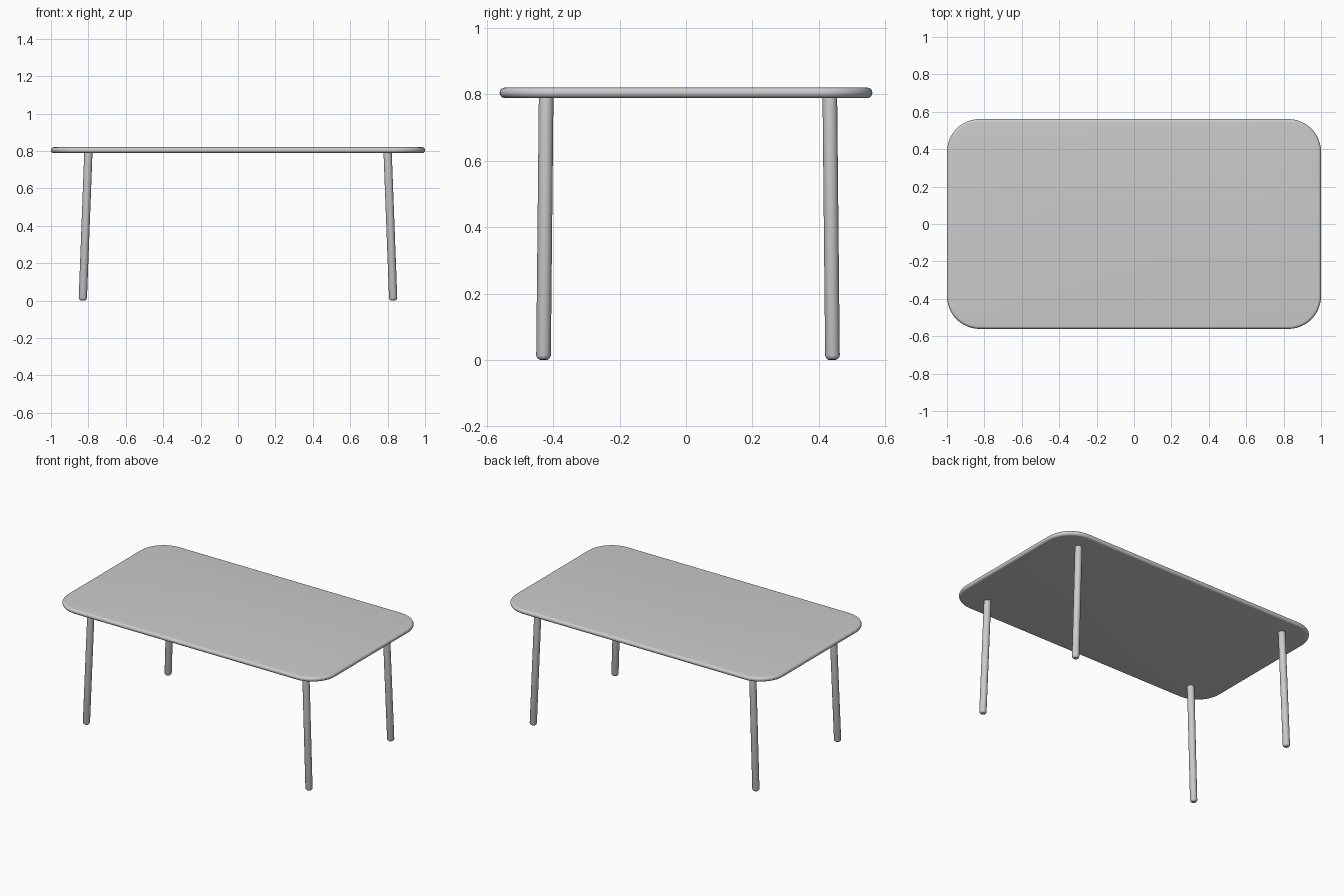
import bpy, bmesh
from math import pi, sin, cos
from mathutils import Vector

if "Cube" in bpy.data.objects:
    bpy.data.objects.remove(bpy.data.objects["Cube"])


def finish(name, bm):
    bmesh.ops.recalc_face_normals(bm, faces=bm.faces)
    mesh = bpy.data.meshes.new(name)
    bm.to_mesh(mesh)
    bm.free()
    ob = bpy.data.objects.new(name, mesh)
    bpy.context.collection.objects.link(ob)
    bpy.ops.object.select_all(action='DESELECT')
    bpy.context.view_layer.objects.active = ob
    ob.select_set(True)
    bpy.ops.object.shade_smooth_by_angle(angle=0.6)
    return ob


def loft(name, rings):
    # skin a stack of equal-length rings and cap both ends
    bm = bmesh.new()
    loops = [[bm.verts.new(p) for p in ring] for ring in rings]
    n = len(loops[0])
    for a, b in zip(loops, loops[1:]):
        for i in range(n):
            j = (i + 1) % n
            bm.faces.new((a[i], a[j], b[j], b[i]))
    bm.faces.new(loops[0])
    bm.faces.new(loops[-1])
    return finish(name, bm)


def rounded_rect(hx, hy, r, z, steps=12):
    pts = []
    for k, (sx, sy) in enumerate([(1, 1), (-1, 1), (-1, -1), (1, -1)]):
        for i in range(steps + 1):
            a = (k + i / steps) * pi / 2
            pts.append((sx * (hx - r) + r * cos(a), sy * (hy - r) + r * sin(a), z))
    return pts


# Tabletop: rounded slab with a full bullnose edge
TOP, BOTTOM = 0.82, 0.789
edge = (TOP - BOTTOM) / 2
rings = []
for i in range(13):
    a = -pi / 2 + pi * i / 12
    inset = edge * (1 - cos(a))
    rings.append(rounded_rect(1 - inset, 0.561 - inset, 0.175 - inset,
                              BOTTOM + edge + edge * sin(a)))
loft("tabletop", rings)


# Legs: splayed round tubes with a rounded foot
def leg(name, foot, head, radius=0.022, sides=32):
    foot, head = Vector(foot), Vector(head)
    axis = (head - foot).normalized()
    side = axis.cross(Vector((0, 1, 0))).normalized()
    other = axis.cross(side)
    length = (head - foot).length
    profile = [(0, 0.55), (0.003, 0.75), (0.007, 0.9), (0.012, 1), (length, 1)]
    loft(name, [[foot + axis * d + (side * cos(2 * pi * i / sides) +
                 other * sin(2 * pi * i / sides)) * radius * s
                 for i in range(sides)] for d, s in profile])


for sx, xn in ((-1, "left"), (1, "right")):
    for sy, yn in ((-1, "front"), (1, "back")):
        shift = 0.006
        leg(f"{yn}_{xn}_leg", (sx * 0.83, sy * 0.435 + shift, 0.001),
            (sx * 0.80, sy * 0.427 + shift, 0.792))
